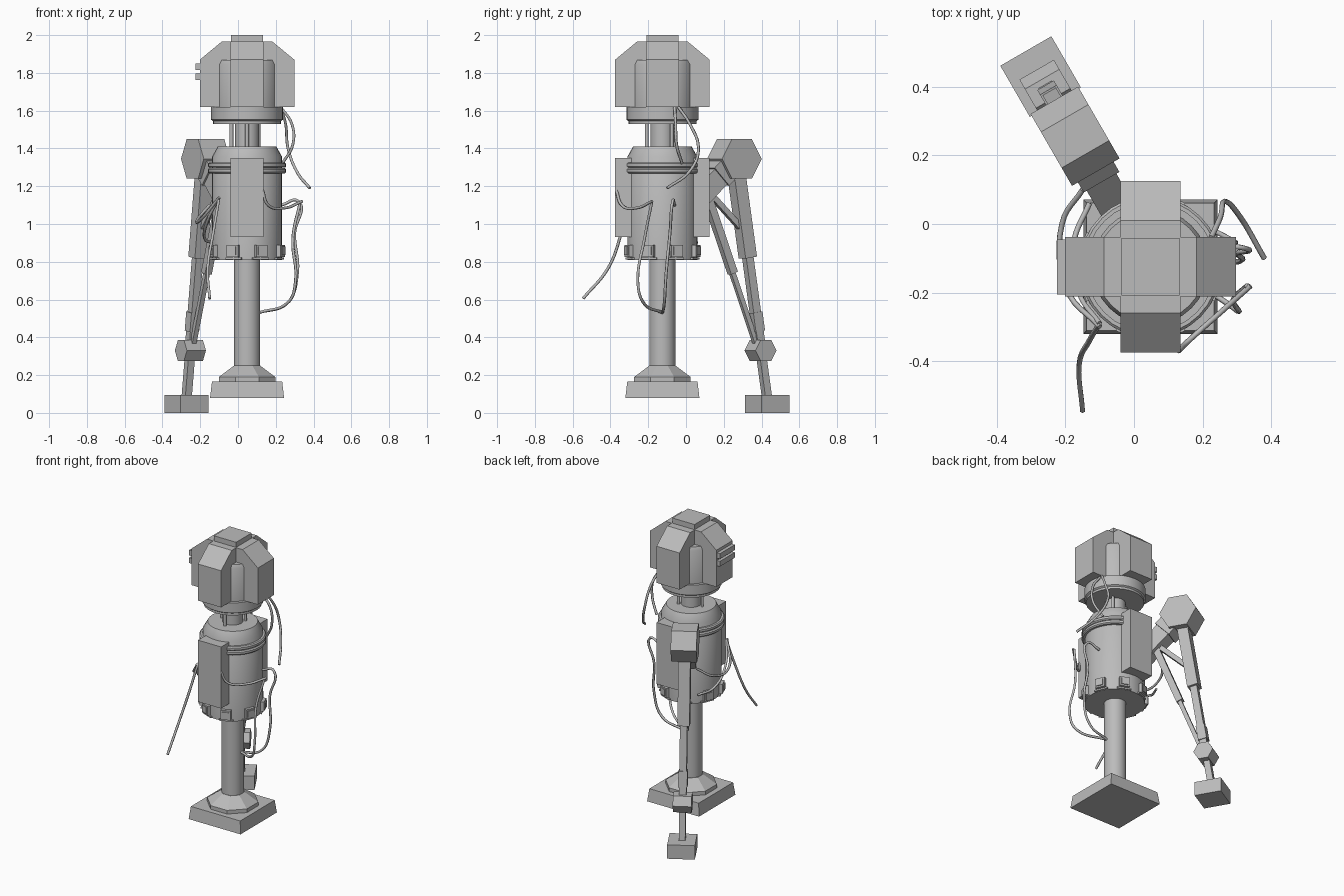
import bpy, bmesh, math
from mathutils import Vector, Matrix

if "Cube" in bpy.data.objects:
    bpy.data.objects.remove(bpy.data.objects["Cube"])

CX, CY = 0.048, -0.125            # main column axis
U = Vector((-0.5, 0.866, 0))      # outward direction of the side leg
V = Vector((0.866, 0.5, 0))       # lateral direction of the side leg
Z = Vector((0, 0, 1))

grey = bpy.data.materials.new("plain_grey")
grey.diffuse_color = (0.5, 0.5, 0.5, 1)
grey.use_nodes = True
grey.node_tree.nodes["Principled BSDF"].inputs["Base Color"].default_value = grey.diffuse_color


def add(name, bm, smooth=False):
    bmesh.ops.recalc_face_normals(bm, faces=bm.faces)
    me = bpy.data.meshes.new(name)
    bm.to_mesh(me)
    bm.free()
    ob = bpy.data.objects.new(name, me)
    bpy.context.collection.objects.link(ob)
    me.materials.append(grey)
    if smooth:
        bpy.ops.object.select_all(action='DESELECT')
        ob.select_set(True)
        bpy.context.view_layer.objects.active = ob
        bpy.ops.object.shade_smooth_by_angle(angle=math.radians(30))
    return ob


def lathe(name, profile, n=32, smooth=True, turn=0.0):
    """Closed solid of revolution about the column axis from (radius, z) points."""
    bm = bmesh.new()
    rings = []
    for r, z in profile:
        rings.append([bm.verts.new((CX + r * math.cos(turn + math.tau * i / n),
                                    CY + r * math.sin(turn + math.tau * i / n), z))
                      for i in range(n)])
    for a, b in zip(rings, rings[1:]):
        for i in range(n):
            j = (i + 1) % n
            bm.faces.new((a[i], a[j], b[j], b[i]))
    bm.faces.new(rings[0])
    bm.faces.new(rings[-1])
    return add(name, bm, smooth)


def prism(name, pts, origin, a, b, axis, half):
    """Polygon in the a/b plane, extruded both ways along axis."""
    bm = bmesh.new()
    ends = [[bm.verts.new(origin + a * p + b * q + axis * s) for p, q in pts]
            for s in (-half, half)]
    for e in ends:
        bm.faces.new(e)
    n = len(pts)
    for i in range(n):
        j = (i + 1) % n
        bm.faces.new((ends[0][i], ends[0][j], ends[1][j], ends[1][i]))
    return add(name, bm)


def box(name, lo, hi):
    lo, hi = Vector(lo), Vector(hi)
    c, d = (lo + hi) / 2, (hi - lo) / 2
    return prism(name, [(-d.x, -d.y), (d.x, -d.y), (d.x, d.y), (-d.x, d.y)],
                 c, Vector((1, 0, 0)), Vector((0, 1, 0)), Z, d.z)


def leg_point(r, z):
    return Vector((CX, CY, z)) + U * r


def bar(name, p, q, depth, width):
    """Square bar in the leg plane between two (r, z) points."""
    p, q = leg_point(*p), leg_point(*q)
    d = (q - p).normalized()
    n, h, w = d.cross(V).normalized(), depth / 2, width / 2
    return prism(name, [(-h, -w), (h, -w), (h, w), (-h, w)],
                 (p + q) / 2, n, V, d, (q - p).length / 2)


def hexagon(name, r, z, radius, half):
    pts = [(radius * math.cos(math.tau * i / 6), radius * math.sin(math.tau * i / 6))
           for i in range(6)]
    return prism(name, pts, leg_point(r, z), U, Z, V, half)


def tube(name, pts, radius=0.008):
    """Smooth cable through the points."""
    cu = bpy.data.curves.new(name, 'CURVE')
    cu.dimensions = '3D'
    cu.bevel_depth = radius
    cu.bevel_resolution = 1
    cu.resolution_u = 6
    cu.use_fill_caps = True
    sp = cu.splines.new('BEZIER')
    sp.bezier_points.add(len(pts) - 1)
    for bp, p in zip(sp.bezier_points, pts):
        bp.co = p
        bp.handle_left_type = bp.handle_right_type = 'AUTO'
    cu.materials.append(grey)
    ob = bpy.data.objects.new(name, cu)
    bpy.context.collection.objects.link(ob)


# Tapered base plate and octagonal pedestal
k = math.sqrt(2)
lathe("base_plate", [(0.196 * k, 0.08), (0.186 * k, 0.165)], 4, False, math.pi / 4)
lathe("pedestal", [(0.162, 0.16), (0.162, 0.19), (0.075, 0.25)], 8, False, math.pi / 8)
lathe("column", [(0.069, 0.2), (0.069, 0.9)])

# Body drum with rings and foot blocks
lathe("body", [(0.186, 0.81), (0.186, 1.355), (0.155, 1.41)])
for z in (1.282, 1.312):
    lathe("body_ring", [(0.18, z - 0.014), (0.2, z - 0.014), (0.207, z - 0.007),
                        (0.207, z + 0.007), (0.2, z + 0.014), (0.18, z + 0.014)])
for i in range(8):
    t = math.radians(22.5 + 45 * i)
    d, s = Vector((math.cos(t), math.sin(t), 0)), Vector((-math.sin(t), math.cos(t), 0))
    c = Vector((CX, CY, 0.858)) + d * 0.185
    prism("body_block", [(-0.032, -0.032), (0.032, -0.032), (0.032, 0.032), (-0.032, 0.032)],
          c, s, Z, d, 0.02)
    prism("block_plate", [(-0.022, -0.022), (0.022, -0.022), (0.022, 0.022), (-0.022, 0.022)],
          c, s, Z, d, 0.026)
    prism("block_skirt", [(-0.045, -0.046), (0.045, -0.046), (0.045, -0.036), (-0.045, -0.036)],
          c, s, Z, d, 0.008)
for s in (-1, 1):
    y0, y1 = sorted((CY + s * 0.12, CY + s * 0.25))
    box("body_panel", (CX - 0.087, y0, 0.93), (CX + 0.087, y1, 1.35))

# Neck with thin rods
lathe("neck", [(0.064, 1.38), (0.064, 1.56)])
for x, y in ((-0.083, 0), (0, -0.083), (0.06, 0.05)):
    tube("neck_rod", [(CX + x, CY + y, 1.38), (CX + x, CY + y, 1.56)], 0.01)

# Head: drum, crossed armour panels, cap and side tabs
lathe("head_drum", [(0.18, 1.53), (0.18, 1.545), (0.19, 1.552), (0.19, 1.62), (0.17, 1.62),
                    (0.17, 1.845), (0.16, 1.867)])
half = [(0.25, 1.62), (0.25, 1.87), (0.135, 1.965)]
outline = half + [(-x, z) for x, z in reversed(half)]
X, Y = Vector((1, 0, 0)), Vector((0, 1, 0))
prism("head_armour_side", outline, Vector((CX, CY, 0)), X, Z, Y, 0.087)
prism("head_armour_front", outline, Vector((CX, CY, 0)), Y, Z, X, 0.087)
box("head_cap", (CX - 0.084, CY - 0.084, 1.95), (CX + 0.084, CY + 0.084, 2.0))
for z in (1.78, 1.832):
    box("head_tab", (-0.225, CY - 0.08, z - 0.018), (-0.19, CY + 0.08, z + 0.018))

# Side leg: shoulder, hip, shin, ankle and foot
bar("shoulder", (0.17, 1.1), (0.43, 1.345), 0.11, 0.1)
hexagon("hip_joint", 0.44, 1.345, 0.121, 0.08)
bar("hip_collar", (0.33, 1.25), (0.43, 1.345), 0.13, 0.12)


def along(t):                     # point on the line from hip to ankle
    return (0.44 + 0.16 * t, 1.345 - 1.015 * t)


bar("upper_shin", along(0.05), along(0.515), 0.07, 0.075)
bar("lower_shin", along(0.5), along(0.98), 0.045, 0.045)
bar("shin_collar", along(0.8), along(0.9), 0.056, 0.056)
hexagon("ankle_joint", 0.6, 0.33, 0.064, 0.058)
bar("ankle_rod", (0.6, 0.33), (0.64, 0.08), 0.04, 0.04)
bar("foot", (0.641, 0.0), (0.641, 0.095), 0.172, 0.172)
bar("piston", (0.27, 1.15), (0.43, 0.74), 0.042, 0.042)
bar("piston_rod", (0.42, 0.76), (0.575, 0.36), 0.026, 0.026)
bar("brace", (0.28, 1.17), (0.51, 0.95), 0.03, 0.03)

# Loose cables
tube("head_cable_long", [(0.225, -0.04, 1.62), (0.252, 0.02, 1.53), (0.265, 0.066, 1.4),
                         (0.31, 0.02, 1.28), (0.38, -0.1, 1.19)])
tube("head_cable_short", [(0.225, -0.06, 1.62), (0.285, -0.055, 1.53), (0.29, -0.05, 1.42),
                          (0.235, -0.02, 1.32)])
tube("front_cable", [(0.13, -0.37, 1.18), (0.16, -0.34, 1.1), (0.25, -0.26, 1.085),
                     (0.34, -0.18, 1.12)])
tube("right_cable_front", [(0.11, -0.125, 0.53), (0.27, -0.23, 0.59), (0.305, -0.255, 0.7),
                           (0.29, -0.22, 0.92), (0.33, -0.18, 1.12)])
tube("right_cable_back", [(0.11, -0.125, 0.53), (0.26, -0.115, 0.58), (0.315, -0.105, 0.74),
                          (0.3, -0.085, 0.95), (0.32, -0.07, 1.12), (0.23, -0.06, 1.1)])
tube("left_cable_hanging", [(-0.1, -0.29, 1.14), (-0.13, -0.34, 0.96), (-0.16, -0.41, 0.77),
                            (-0.15, -0.545, 0.605)])
tube("left_cable_loop", [(-0.15, 0.1, 1.1), (-0.21, 0.0, 1.03), (-0.2, -0.18, 1.02),
                         (-0.1, -0.3, 1.14)])
tube("left_cable_inner", [(-0.13, 0.06, 0.9), (-0.175, -0.05, 0.92), (-0.16, -0.2, 1.02),
                          (-0.1, -0.29, 1.14)])
